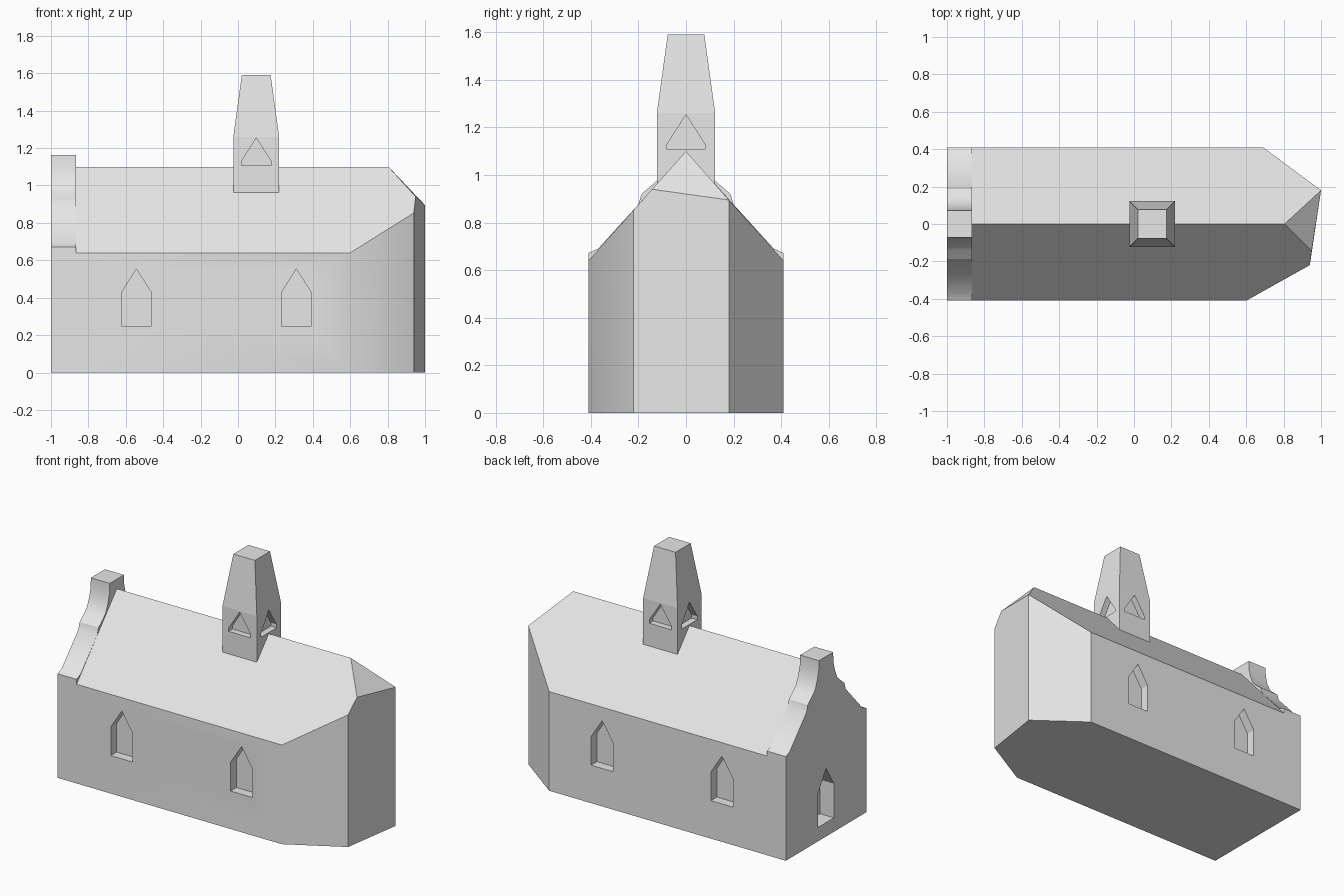
import bpy, bmesh, math
from mathutils import Matrix, Vector

if "Cube" in bpy.data.objects:
    bpy.data.objects.remove(bpy.data.objects["Cube"])

stone = bpy.data.materials.new("light_grey_stone")
stone.diffuse_color = (0.8, 0.8, 0.8, 1)
stone.use_nodes = True
stone.node_tree.nodes["Principled BSDF"].inputs["Base Color"].default_value = stone.diffuse_color


def make(name, verts, faces):
    bm = bmesh.new()
    vs = [bm.verts.new(v) for v in verts]
    for f in faces:
        bm.faces.new([vs[i] for i in f])
    bmesh.ops.recalc_face_normals(bm, faces=bm.faces)
    me = bpy.data.meshes.new(name)
    bm.to_mesh(me)
    bm.free()
    me.materials.append(stone)
    ob = bpy.data.objects.new(name, me)
    bpy.context.collection.objects.link(ob)
    return ob


def loft(name, loop_a, loop_b):
    """Closed solid between two matching loops."""
    n = len(loop_a)
    sides = [(i, (i + 1) % n, (i + 1) % n + n, i + n) for i in range(n)]
    return make(name, loop_a + loop_b,
                [tuple(range(n))] + [tuple(range(n, 2 * n))] + sides)


def recess(target, outline, origin, angle, depth):
    """Cut an outline (across, up) into a wall; angle 0 faces -y."""
    m = Matrix.Translation(Vector(origin)) @ Matrix.Rotation(angle, 4, 'Z')
    cutter = loft("cutter",
                  [tuple(m @ Vector((u, -0.05, v))) for u, v in outline],
                  [tuple(m @ Vector((u, depth, v))) for u, v in outline])
    mod = target.modifiers.new("recess", 'BOOLEAN')
    mod.operation, mod.solver, mod.object = 'DIFFERENCE', 'EXACT', cutter
    bpy.ops.object.select_all(action='DESELECT')
    bpy.context.view_layer.objects.active = target
    target.select_set(True)
    bpy.ops.object.modifier_apply(modifier=mod.name)
    bpy.data.objects.remove(cutter)


def arch(half, low, shoulder, top):
    return [(-half, low), (half, low), (half, shoulder), (0, top), (-half, shoulder)]


# Nave with pitched roof and an uneven angled end
BACK = -0.865
nave = make("nave", [
    (BACK, -0.41, 0), (0.6, -0.41, 0), (0.94, -0.22, 0),
    (1, 0.18, 0), (0.69, 0.41, 0), (BACK, 0.41, 0),
    (BACK, -0.41, 0.64), (0.6, -0.41, 0.64), (0.94, -0.22, 0.853),
    (1, 0.18, 0.895), (0.69, 0.41, 0.64), (BACK, 0.41, 0.64),
    (0.95, -0.143, 0.94), (0.805, 0, 1.1), (BACK, 0, 1.1)], [
    (0, 1, 2, 3, 4, 5),
    (0, 1, 7, 6), (1, 2, 8, 7), (2, 3, 9, 12, 8), (3, 4, 10, 9), (4, 5, 11, 10),
    (5, 0, 6, 14, 11),
    (6, 7, 8, 12, 13, 14), (11, 10, 9, 13, 14), (12, 9, 13)])

# Windows on both long walls
window = arch(0.078, 0.245, 0.43, 0.553)
for x in (-0.543, 0.312):
    recess(nave, window, (x, -0.41, 0), 0, 0.06)
    recess(nave, window, (x, 0.41, 0), math.pi, 0.06)

# Entrance gable with stepped shoulders and a raised block
half = [(0.41, 0), (0.41, 0.672), (0.37, 0.69), (0.2, 0.876), (0.187, 0.92),
        (0.14, 0.96), (0.115, 0.985), (0.09, 1.04), (0.075, 1.1), (0.072, 1.162)]
outline = half + [(-y, z) for y, z in reversed(half)]
gable = loft("entrance_gable", [(-1, y, z) for y, z in outline],
             [(BACK, y, z) for y, z in outline])
recess(gable, arch(0.08, 0.09, 0.31, 0.44), (-1, 0, 0), -math.pi / 2, 0.1)

# Bell tower: square shaft with a tapering top
CX = 0.0975
rings = [(0.1225, 0.92), (0.1225, 1.26), (0.077, 1.59)]
verts = [(CX + sx * r, sy * r, z) for r, z in rings
         for sx, sy in ((-1, -1), (1, -1), (1, 1), (-1, 1))]
faces = [(0, 1, 2, 3), (8, 9, 10, 11)]
for base in (0, 4):
    faces += [(base + i, base + (i + 1) % 4, base + 4 + (i + 1) % 4, base + 4 + i)
              for i in range(4)]
tower = make("bell_tower", verts, faces)

# Triangular belfry openings on all four sides
opening = arch(0.079, 1.108, 1.13, 1.253)
for k in range(4):
    a = k * math.pi / 2
    recess(tower, opening, (CX + 0.1225 * math.sin(a), -0.1225 * math.cos(a), 0), a, 0.04)

# Soft shading over shallow bends, crisp elsewhere
for ob, limit in ((nave, 30), (gable, 30), (tower, 5)):
    bpy.ops.object.select_all(action='DESELECT')
    bpy.context.view_layer.objects.active = ob
    ob.select_set(True)
    bpy.ops.object.shade_smooth_by_angle(angle=math.radians(limit))
